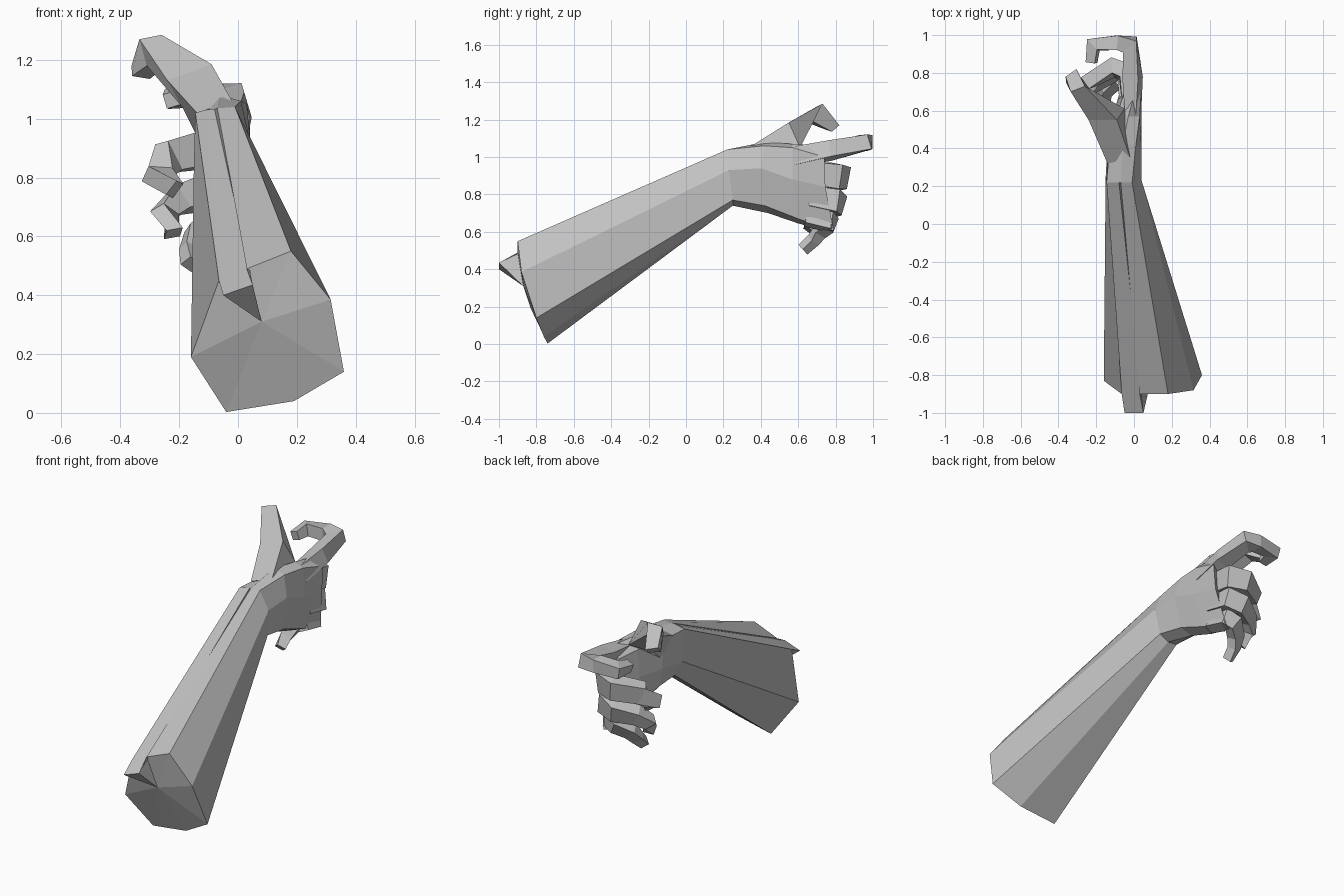
import bpy, bmesh
from mathutils import Vector

skin = bpy.data.materials.new("plain_grey")
skin.diffuse_color = (0.54, 0.54, 0.54, 1)


def loft(name, rings, base=None):
    """Skin a list of equal-length rings; ends become caps or a fan to a point."""
    bm = bmesh.new()
    vs = [[bm.verts.new(p) for p in r] for r in rings]
    n = len(rings[0])
    for a, b in zip(vs, vs[1:]):
        for i in range(n):
            j = (i + 1) % n
            bm.faces.new((a[i], a[j], b[j], b[i]))
    for ring, centre in ((vs[0], base), (vs[-1], None)):
        if centre:
            c = bm.verts.new(centre)
            for i in range(n):
                bm.faces.new((ring[i], ring[(i + 1) % n], c))
        else:
            bm.faces.new(ring)
    bmesh.ops.recalc_face_normals(bm, faces=bm.faces)
    me = bpy.data.meshes.new(name)
    bm.to_mesh(me)
    bm.free()
    me.materials.append(skin)
    ob = bpy.data.objects.new(name, me)
    bpy.context.collection.objects.link(ob)
    return ob


def finger(name, path, widths, up):
    """Square-section finger following a bent path."""
    pts = [Vector(p) for p in path]
    rings = []
    for i, p in enumerate(pts):
        d0 = (p - pts[max(i - 1, 0)]).normalized()
        d1 = (pts[min(i + 1, len(pts) - 1)] - p).normalized()
        t = (d0 + d1).normalized()
        side = t.cross(Vector(up)).normalized()
        top = side.cross(t)
        w, h = widths[i]
        stretch = 1 / max(0.72, t.dot(d1 if i == 0 else d0))
        s, u = side * w / 2 * stretch, top * h / 2
        rings.append([p + s + u, p - s + u, p - s - u, p + s - u])
    return loft(name, rings)


# Forearm: notched elbow end tapering to the wrist
elbow = [(-.16, -.83, .19), (-.04, -.74, .003), (.19, -.76, .04), (.36, -.80, .14),
         (.315, -.88, .385), (.18, -.90, .55), (.03, -.90, .49), (.05, -1, .435),
         (-.05, -1, .40), (-.065, -.90, .45)]
wrist = [(-.15, .25, .84), (-.10, .25, .745), (-.04, .25, .74), (.02, .25, .77),
         (.04, .23, .93), (-.01, .22, 1.04), (-.07, .22, 1.035), (-.08, .22, 1.033),
         (-.11, .22, 1.03), (-.145, .22, 1.02)]
loft("forearm", [elbow, wrist], base=(.08, -.87, .31))

# Palm: eight-sided rings from wrist to knuckles
palm = [
    [(-.145, .22, 1.02), (-.15, .25, .84), (-.10, .25, .745), (-.04, .25, .74),
     (.02, .25, .77), (.04, .23, .93), (-.01, .22, 1.04), (-.07, .22, 1.035)],
    [(-.13, .40, 1.02), (-.14, .42, .86), (-.12, .42, .75), (-.05, .44, .70),
     (.01, .42, .74), (.04, .40, .94), (.01, .42, 1.06), (-.06, .42, 1.08)],
    [(-.09, .58, 1.02), (-.10, .58, .86), (-.11, .58, .72), (-.06, .60, .645),
     (.0, .60, .67), (.04, .57, .88), (.03, .57, 1.05), (-.03, .57, 1.07)],
    [(-.05, .70, 1.00), (-.06, .70, .86), (-.07, .70, .70), (-.06, .75, .605),
     (-.01, .79, .605), (.03, .745, .84), (.04, .74, 1.00), (.01, .72, 1.06)],
]
loft("palm", palm)

# Thumb: rises from the wrist and bends over at the tip
loft("thumb", [
    [(-.02, .35, 1.06), (-.14, .32, 1.02), (-.13, .42, .92), (-.01, .45, .98)],
    [(-.09, .55, 1.185), (-.24, .55, 1.13), (-.19, .59, 1.04), (-.05, .61, 1.05)],
    [(-.26, .73, 1.285), (-.335, .70, 1.27), (-.31, .66, 1.18), (-.23, .68, 1.19)],
    [(-.305, .82, 1.17), (-.362, .78, 1.18), (-.36, .75, 1.145), (-.30, .78, 1.135)],
])

# Fingers curling inwards from the knuckles
finger("index_finger",
       [(-.005, .58, 1.0), (-.007, .77, 1.035), (-.022, .95, 1.072), (-.09, .96, 1.08),
        (-.215, .948, 1.075), (-.225, .855, 1.065)],
       [(.06, .10), (.085, .09), (.075, .08), (.075, .075), (.06, .07), (.05, .05)],
       (-.3, 0, 1))
finger("middle_finger",
       [(-.03, .66, .915), (-.035, .80, .90), (-.11, .83, .895), (-.235, .755, .87),
        (-.275, .70, .81), (-.215, .665, .76)],
       [(.07, .12), (.085, .13), (.075, .12), (.07, .11), (.07, .08), (.06, .06)], (0, .2, 1))
finger("ring_finger",
       [(-.03, .66, .785), (-.035, .785, .765), (-.10, .81, .75), (-.20, .75, .725),
        (-.25, .70, .68), (-.22, .655, .61)],
       [(.07, .11), (.085, .12), (.07, .11), (.07, .09), (.06, .07), (.06, .05)], (-.3, .3, 1))
finger("little_finger",
       [(-.03, .64, .68), (-.04, .755, .66), (-.08, .77, .645), (-.14, .72, .605),
        (-.16, .68, .555), (-.16, .625, .505)],
       [(.06, .09), (.07, .10), (.06, .09), (.06, .08), (.05, .065), (.05, .05)], (-.5, .4, 1))
